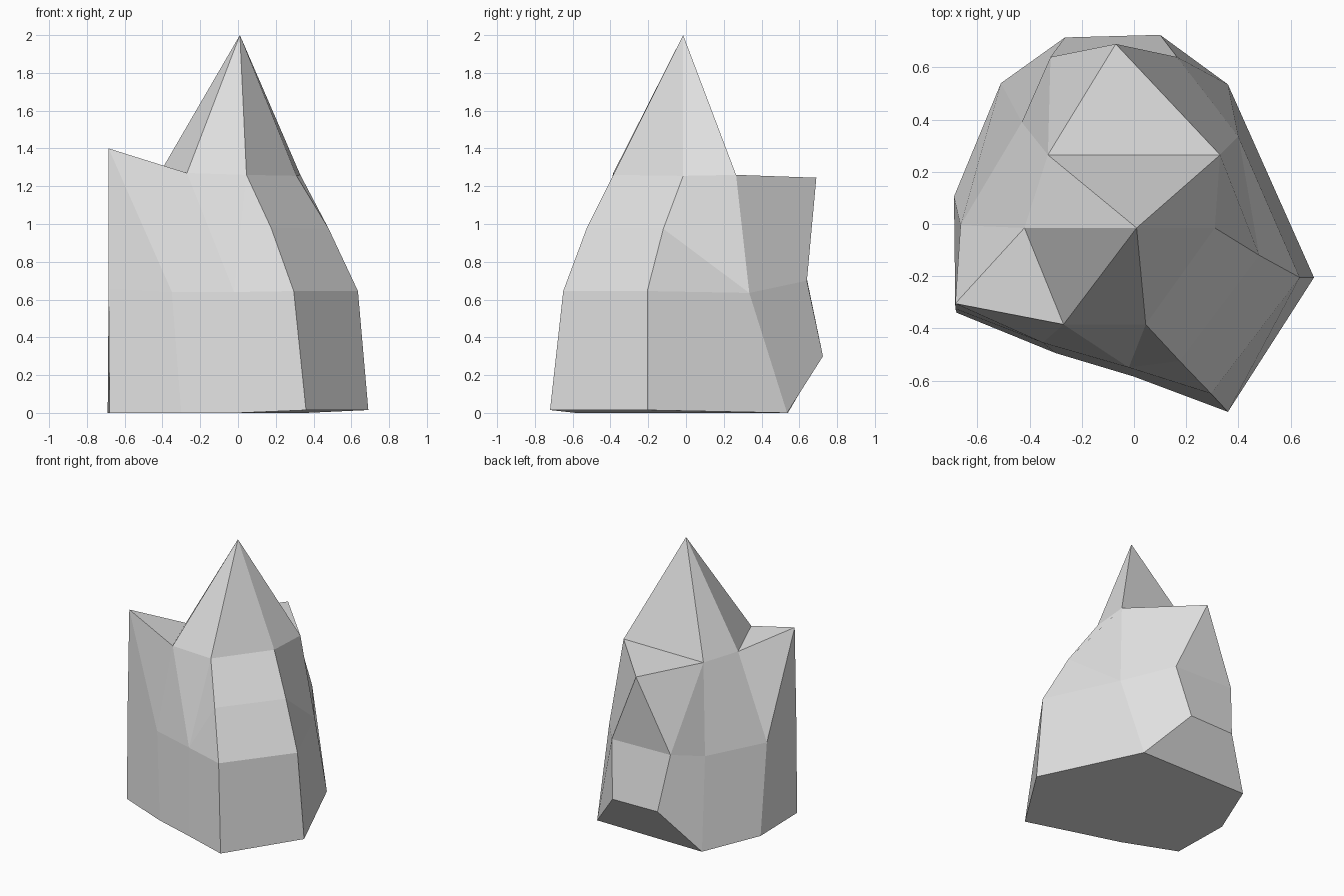
import bpy, bmesh

if "Cube" in bpy.data.objects:
    bpy.data.objects.remove(bpy.data.objects["Cube"])

# Rings listed counter-clockwise from the front-left corner
BASE = [(-.68, -.34, 0), (-.30, -.495, 0), (0, -.585, 0), (.36, -.72, .015), (.69, -.205, .015),
        (.36, .535, 0), (.10, .725, .3), (-.265, .715, .3), (-.51, .54, 0), (-.69, .105, 0)]
WAIST = [(-.685, -.325, .66), (-.35, -.455, .64), (-.02, -.55, .64), (.295, -.65, .645), (.635, -.205, .645),
         (.40, .335, .635), (.165, .64, .7), (-.32, .64, .71), (-.43, .39, .635), (-.665, -.005, .65)]
# Points of the crown that rise above the waist
CROWN = {'horn': (-.685, -.305, 1.4), 'front_l': (-.27, -.385, 1.27), 'front_r': (.045, -.385, 1.26),
         'right': (.31, -.015, 1.255), 'back_r': (.33, .265, 1.26), 'ledge': (-.07, .69, 1.245),
         'back_l': (-.33, .265, 1.26), 'left': (-.42, -.015, 1.26),
         'bevel_l': (.175, -.525, .98), 'bevel_r': (.48, -.12, .975), 'apex': (.01, -.015, 2)}

bm = bmesh.new()
b = [bm.verts.new(p) for p in BASE]
w = [bm.verts.new(p) for p in WAIST]
c = {k: bm.verts.new(p) for k, p in CROWN.items()}


def face(*keys):
    """Face from waist numbers and crown names."""
    bm.faces.new([w[k] if isinstance(k, int) else c[k] for k in keys])


# Lower wall and underside, with the undercut at the back
for i in range(10):
    j = (i + 1) % 10
    bm.faces.new((b[i], b[j], w[j], w[i]))
bm.faces.new([b[i] for i in (0, 9, 8, 5, 4, 3, 2, 1)])
bm.faces.new([b[i] for i in (5, 8, 7, 6)])

# Upper wall: front
face(0, 1, 'horn')
face(1, 'front_l', 'horn')
face(1, 2, 'front_l')
face(2, 'front_r', 'front_l')
face(2, 3, 'bevel_l')
face(2, 'bevel_l', 'front_r')
# Upper wall: right
face(3, 4, 'bevel_r', 'bevel_l')
face('bevel_l', 'bevel_r', 'right', 'front_r')
face(4, 5, 'bevel_r')
face('bevel_r', 5, 'back_r', 'right')
# Upper wall: back and left
face(5, 6, 'ledge', 'back_r')
face(6, 7, 'ledge')
face(7, 8, 'back_l')
face(7, 'back_l', 'ledge')
face(8, 9, 'left', 'back_l')
face(9, 'horn', 'left')
face(9, 0, 'horn')
# Flat tops of the horn and back ledge
face('horn', 'front_l', 'left')
face('back_r', 'ledge', 'back_l')

# Pointed peak
peak = ['front_l', 'front_r', 'right', 'back_r', 'back_l', 'left']
for p, q in zip(peak, peak[1:] + peak[:1]):
    face(p, q, 'apex')

bmesh.ops.recalc_face_normals(bm, faces=bm.faces[:])
mesh = bpy.data.meshes.new('rock')
bm.to_mesh(mesh)
bm.free()

# Stone colour
stone = bpy.data.materials.new('light grey stone')
stone.diffuse_color = (.75, .75, .75, 1)
stone.use_nodes = True
stone.node_tree.nodes["Principled BSDF"].inputs["Base Color"].default_value = stone.diffuse_color
mesh.materials.append(stone)
bpy.context.collection.objects.link(bpy.data.objects.new('rock', mesh))
